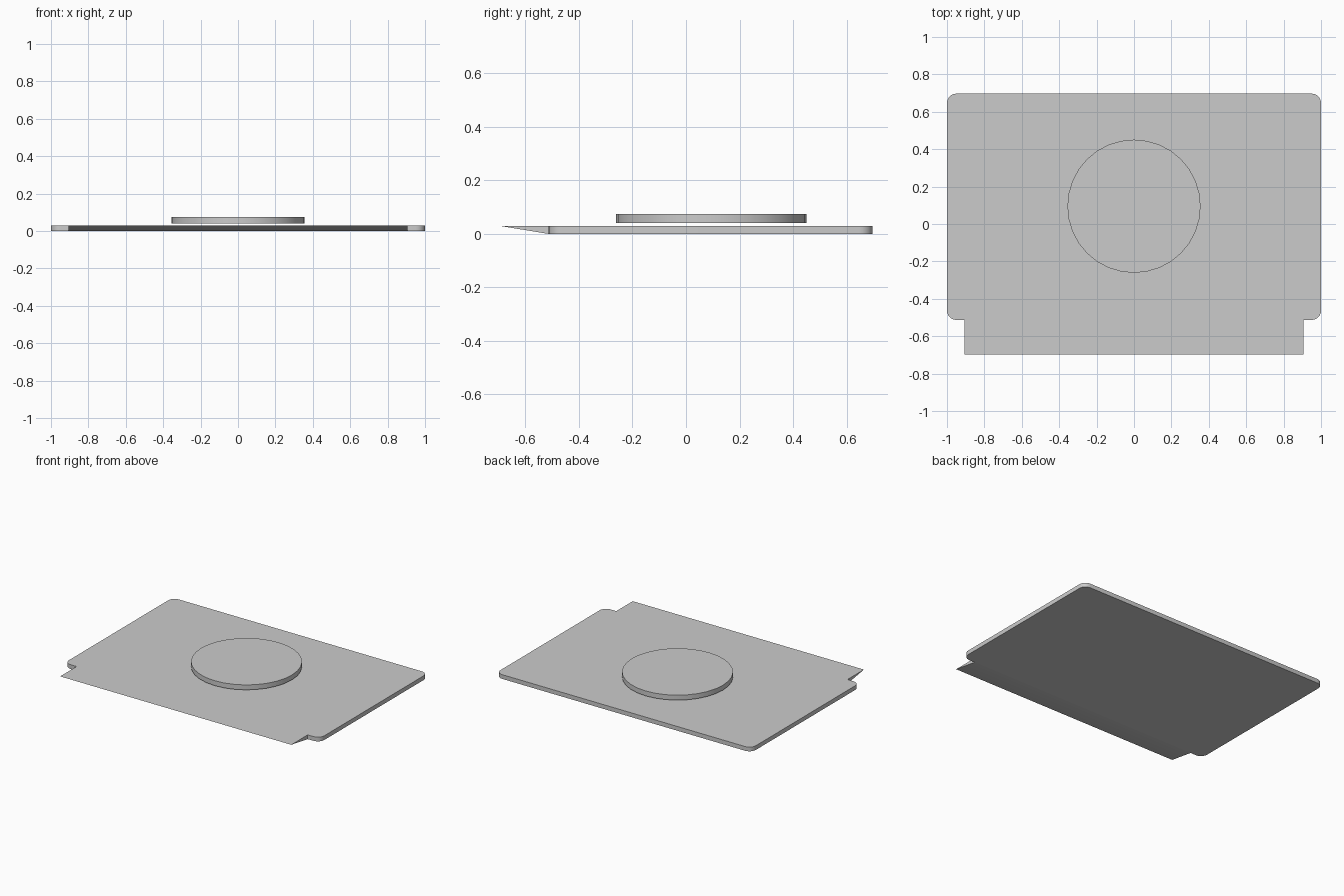
import bpy
import bmesh
from math import cos, sin, pi, radians

if "Cube" in bpy.data.objects:
    bpy.data.objects.remove(bpy.data.objects["Cube"])

GREY = (0.6, 0.6, 0.6, 1)
grey = bpy.data.materials.new("plain_grey")
grey.use_nodes = True
grey.diffuse_color = GREY
grey.node_tree.nodes["Principled BSDF"].inputs["Base Color"].default_value = GREY


def finish(obj):
    """Apply the material and smooth the rounded sides only."""
    obj.data.materials.append(grey)
    bpy.ops.object.select_all(action="DESELECT")
    obj.select_set(True)
    bpy.context.view_layer.objects.active = obj
    bpy.ops.object.shade_smooth_by_angle(angle=radians(30))


# Base plate: rounded slab with a wedge lip along the front
HALF_W, BACK, FRONT = 1.0, 0.697, -0.513
THICK, RADIUS, STEPS = 0.03, 0.05, 6
LIP_W, LIP_FRONT = 0.905, -0.697


def corner(sx, y, sy, start):
    cx, cy = sx * (HALF_W - RADIUS), y - sy * RADIUS
    angles = [start + pi / 2 * i / STEPS for i in range(STEPS + 1)]
    return [(cx + RADIUS * cos(a), cy + RADIUS * sin(a)) for a in angles]


# Counter-clockwise outline, starting and ending where the lip joins
outline = [(LIP_W, FRONT)]
outline += corner(1, FRONT, -1, -pi / 2)
outline += corner(1, BACK, 1, 0)
outline += corner(-1, BACK, 1, pi / 2)
outline += corner(-1, FRONT, -1, pi)
outline += [(-LIP_W, FRONT)]

bm = bmesh.new()
low = [bm.verts.new((x, y, 0)) for x, y in outline]
high = [bm.verts.new((x, y, THICK)) for x, y in outline]
tip_l, tip_r = [bm.verts.new((x, LIP_FRONT, THICK)) for x in (-LIP_W, LIP_W)]
bm.faces.new(high + [tip_l, tip_r])
bm.faces.new(low[::-1])
for i in range(len(outline) - 1):
    bm.faces.new((low[i], low[i + 1], high[i + 1], high[i]))
bm.faces.new((low[-1], low[0], tip_r, tip_l))
bm.faces.new((low[0], high[0], tip_r))
bm.faces.new((low[-1], tip_l, high[-1]))
bmesh.ops.recalc_face_normals(bm, faces=bm.faces)
mesh = bpy.data.meshes.new("base_plate")
bm.to_mesh(mesh)
bm.free()
base_plate = bpy.data.objects.new("base_plate", mesh)
bpy.context.collection.objects.link(base_plate)
finish(base_plate)

# Round disc hovering just above the plate
bpy.ops.mesh.primitive_cylinder_add(
    vertices=32, radius=0.356, depth=0.035, location=(0, 0.095, 0.0575))
disc = bpy.context.object
disc.name = "round_disc"
finish(disc)
